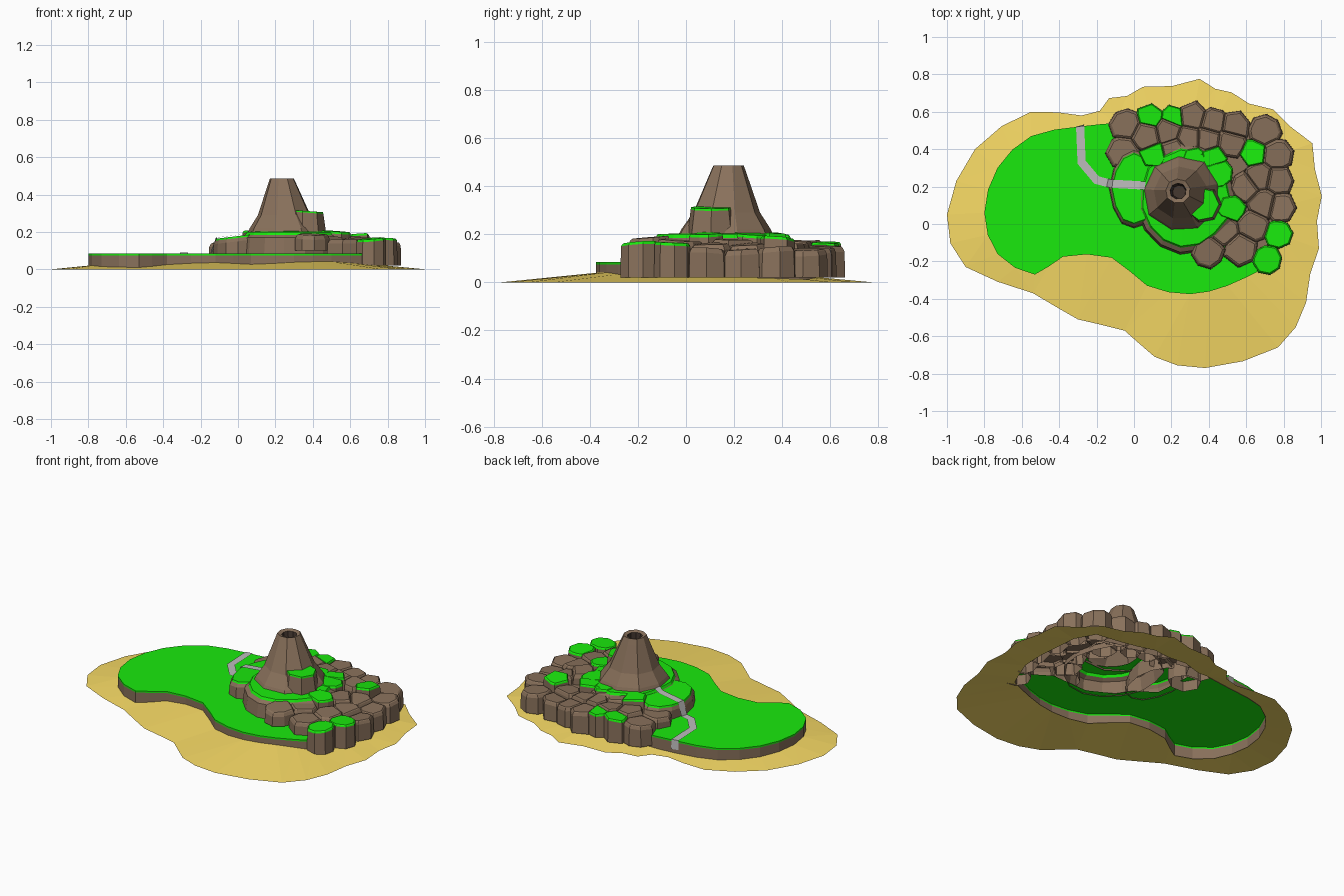
import bpy, bmesh, math, random
from mathutils import Vector

if "Cube" in bpy.data.objects:
    bpy.data.objects.remove(bpy.data.objects["Cube"])

random.seed(4)


def material(name, r, g, b):
    m = bpy.data.materials.new(name)
    m.diffuse_color = (r, g, b, 1)
    m.use_nodes = True
    m.node_tree.nodes["Principled BSDF"].inputs["Base Color"].default_value = m.diffuse_color
    return m


SAND = material("sand", .93, .70, .13)
ROCK = material("rock", .25, .165, .105)
GRASS = material("grass", .01, .82, .004)
STONE = material("path_stone", .5, .5, .5)
DARK = material("crater_dark", .06, .04, .03)
MATS = [ROCK, GRASS, DARK, STONE]


def build(name, verts, faces, idx):
    """Mesh object with per-face material; large faces are triangulated."""
    me = bpy.data.meshes.new(name)
    me.from_pydata([tuple(v) for v in verts], [], faces)
    for m in MATS:
        me.materials.append(m)
    for p, i in zip(me.polygons, idx):
        p.material_index = i
    bm = bmesh.new()
    bm.from_mesh(me)
    bmesh.ops.triangulate(bm, faces=[f for f in bm.faces if len(f.verts) > 4])
    bm.to_mesh(me)
    bm.free()
    ob = bpy.data.objects.new(name, me)
    bpy.context.collection.objects.link(ob)


def shell(name, loop, rings, cap=0, tilt=(0, 0), shift=(0, 0)):
    """Stack scaled copies of a loop; rings = (z, scale, material of band below)."""
    n = len(loop)
    c = sum((Vector(p) for p in loop), Vector((0, 0))) / n
    z0, z1 = rings[0][0], max(r[0] for r in rings)
    verts, faces, idx = [], [], []
    for k, (z, s, m) in enumerate(rings):
        t = (z - z0) / (z1 - z0)
        for p in loop:
            d = (Vector(p) - c) * s
            lean = d.dot(Vector(tilt)) if k else 0
            verts.append((c.x + d.x + shift[0] * t, c.y + d.y + shift[1] * t, z + lean))
        if k:
            for i in range(n):
                a, b, j = (k - 1) * n, k * n, (i + 1) % n
                faces.append((a + i, a + j, b + j, b + i))
                idx.append(m)
    if cap is not None:
        faces.append(tuple(range(len(verts) - n, len(verts))))
        idx.append(cap)
    build(name, verts, faces, idx)


def polar(c, angle, rx, ry=None):
    return Vector((c[0] + rx * math.cos(angle), c[1] + (ry or rx) * math.sin(angle)))


def blob(c, rx, ry, sides, wobble, turn=0.0):
    """Irregular oval loop."""
    out = []
    for i in range(sides):
        s = random.uniform(1 - wobble, 1 + wobble)
        out.append(polar(c, math.tau * i / sides + turn, rx * s, ry * s))
    return out


def curve(points, closed):
    """Midpoint-refined smooth outline through the given points."""
    pts, out, n = [Vector(p) for p in points], [], len(points)
    for i in range(n):
        out.append(pts[i])
        if closed or i < n - 1:
            at = (lambda k: pts[k % n]) if closed else (lambda k: pts[min(max(k, 0), n - 1)])
            out.append((9 * (at(i) + at(i + 1)) - at(i - 1) - at(i + 2)) / 16)
    return out


# ---- rocks: three rings around the cone ----
# (start, step in degrees, foot, top, radius, distances, grassy)
HUB = (.28, .17)
RINGS = [(-40, 15.6, .02, .147, .088, (.565, .54, .505, .49, .52, .53, .43, .39, .395, .39, .44, .48, .4), (0, 1, 9, 10)),
         (-46, 19, .085, .168, .09, (.42, .4, .42, .4, .42, .36, .31, .29, .34, .37), (4,)),
         (-70, 25, .1, .185, .085, (.34, .29, .26, .33, .2, .25, .2, .24, .27), (2, 4, 5, 6, 8))]
rocks, ring_spots = [], []
for start, step, foot, top, radius, dists, grassy in RINGS:
    for i, d in enumerate(dists):
        p = polar(HUB, math.radians(start + step * i), d)
        g = i in grassy
        rocks.append((p, radius * (.87 if g else 1), foot,
                      top + (.018 if g else random.uniform(-.012, .006)), g))
        if foot == RINGS[0][2]:
            ring_spots.append(p)


def clip(poly, p, d):
    """Keep the part of poly behind the line through p with normal d."""
    out = []
    for i, b in enumerate(poly):
        a = poly[i - 1]
        sa, sb = (a - p).dot(d), (b - p).dot(d)
        if (sa > 0) != (sb > 0):
            out.append(a.lerp(b, sa / (sa - sb)))
        if sb <= 0:
            out.append(b)
    return out


for k, (c, r, foot, top, green) in enumerate(rocks):
    poly = blob(c, r * 1.06, r * 1.06, random.choice((6, 7, 8)), .07, random.random())
    for c2, r2, _, _, _ in rocks:
        d = c2 - c
        if 0 < d.length < r + r2:  # cut against each neighbour
            t = .5 + (r * r - r2 * r2) / (2 * d.length_squared)
            poly = clip(poly, c + d * (t + .02), d)
    tilt = [random.uniform(-.09, .09) for _ in "xy"]
    g = int(green)
    drops = (.012, .006, .97, .9) if green else (.022, .005, .9, .82)
    shell(f"rock_{k + 1}", poly, [(foot, 1.03, 0), (top - drops[0], 1, 0),
                                  (top - drops[1], drops[2], g), (top, drops[3], g)], g, tilt)

# ---- bed closing the gaps between rocks ----
bed = ring_spots + [polar(HUB, math.radians(a), .25) for a in range(147, -41, -17)]
build("rock_bed", [(*p, .115) for p in bed], [tuple(range(len(bed)))], [0])

# ---- outlines, counter-clockwise ----
BEACH = curve([(-1, .05), (-.9, -.23), (-.54, -.37), (-.3, -.51), (-.05, -.57), (.11, -.71),
               (.38, -.77), (.77, -.66), (.92, -.42), (.985, -.13), (1, .15), (.95, .43),
               (.74, .61), (.52, .7), (.35, .772), (.05, .73), (-.13, .67), (-.28, .58),
               (-.55, .6), (-.85, .4)], True)
for i, p in enumerate(BEACH):  # ragged edge along the rocks
    if p.x > -.2 and p.y > -.3:
        p += (p - Vector(HUB)).normalized() * (-.022 if i % 2 else .004)
LAWN = curve([(-.1, .54), (-.3, .52), (-.55, .47), (-.73, .3), (-.8, .06), (-.73, -.16),
              (-.53, -.27), (-.38, -.175), (-.12, -.18), (.07, -.33), (.3, -.375), (.5, -.33),
              (.69, -.24)], False)
LAWN_INNER = [(.5, -.12), (.25, -.13), (.1, -.05), (.04, .04), (-.08, .12), (-.1, .4)]


def sand_z(p):
    return min(.045, .1 * min((Vector(p) - b).length for b in BEACH))


# ---- beach: sloping ring, open in the middle ----
bm = bmesh.new()
edges = []
for loop, slope in ((BEACH, 0), (LAWN + ring_spots[:-1], 1)):
    vs = [bm.verts.new((p.x, p.y, sand_z(p) * slope)) for p in loop]
    edges += [bm.edges.new((vs[i - 1], vs[i])) for i in range(len(vs))]
bmesh.ops.triangle_fill(bm, use_beauty=True, edges=edges, normal=(0, 0, 1))
for f in bm.faces:
    f.normal_update()
    if f.normal.z < 0:
        f.normal_flip()
me = bpy.data.meshes.new("beach")
bm.to_mesh(me)
bm.free()
me.materials.append(SAND)
bpy.context.collection.objects.link(bpy.data.objects.new("beach", me))

# ---- lawn with its low bank ----
n = len(LAWN)
verts = [(*p, sand_z(p) - .005) for p in LAWN]
verts += [(*p, z) for z in (.075, .085) for p in LAWN] + [(*p, .085) for p in LAWN_INNER]
faces = [(a, a + 1, a + n + 1, a + n) for k in range(2) for a in range(k * n, k * n + n - 1)]
faces.append(tuple(range(2 * n, len(verts))))
build("lawn", verts, faces, [0] * (n - 1) + [1] * n)

# ---- raised tiers; the summit grass stops at the cone ----
shell("summit_tier", blob((.275, .14), .275, .305, 15, .035),
      [(.08, 1, 0), (.17, .96, 0), (.185, .88, 0), (.2, .85, 1), (.204, .55, 1)], None)
shell("west_terrace", blob((0, .19), .13, .215, 12, .03),
      [(.08, 1, 0), (.15, .97, 0), (.168, .9, 0), (.178, .87, 1)], 1, (.12, 0))

# ---- volcano cone with open crater, and its grassy ledge ----
shell("volcano_cone", blob((.255, .165), .21, .205, 9, .03, .25),
      [(.195, 1.0, 0), (.22, .94, 0), (.29, .7, 0), (.45, .39, 0), (.485, .32, 0),
       (.478, .21, 0), (.4, .17, 2)], 2, (0, 0), (-.02, .013))
shell("cone_ledge", blob((.365, .105), .09, .09, 7, .04),
      [(.2, 1.15, 0), (.303, 1.0, 0), (.312, .97, 1)], 1, (-.07, 0))

# ---- stone path climbing from the bank to the cone ----
PATH = [Vector(p) for p in ((.06, .205, .207), (.03, .207, .188), (-.115, .215, .17),
                            (-.142, .22, .09), (-.2, .235, .089), (-.28, .33, .089),
                            (-.288, .522, .089), (-.289, .526, .03))]
verts = []
for i, p in enumerate(PATH):
    d2 = (PATH[min(i + 1, len(PATH) - 1)] - p).to_2d()
    d1 = (p - PATH[i - 1]).to_2d().normalized() if i else d2.normalized()
    d2 = d2.normalized() if d2.length else d1
    t = (d1 + d2).normalized()
    w = .022 / max(t.dot(d1), .5)
    verts += [(p.x - t.y * w * s, p.y + t.x * w * s, p.z) for s in (1, -1)]
m = len(PATH) - 1
build("stone_path", verts, [(2 * i, 2 * i + 1, 2 * i + 3, 2 * i + 2) for i in range(m)], [3] * m)
